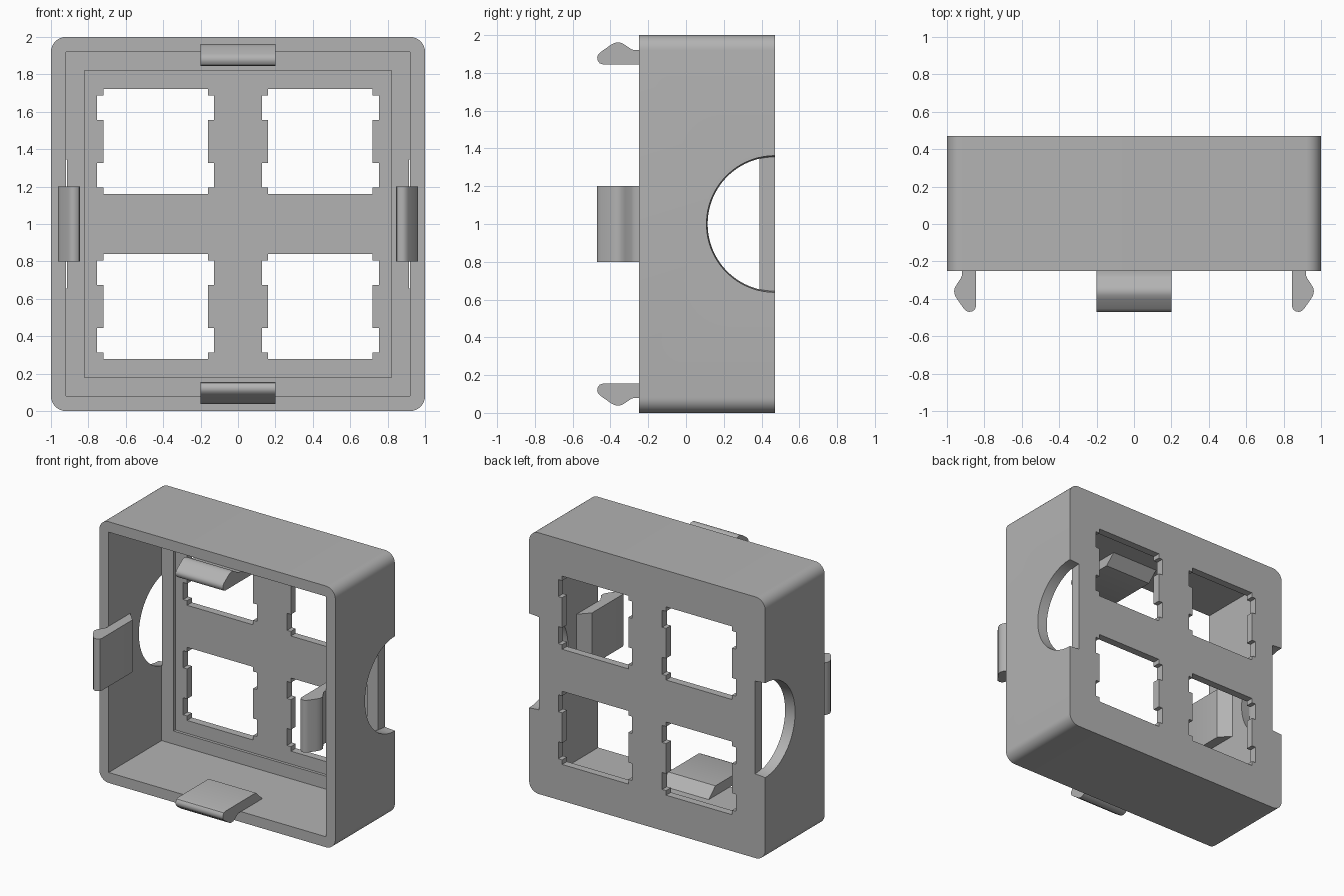
import bpy
import bmesh
import math
from mathutils import Matrix, Vector

cube = bpy.data.objects.get("Cube")
if cube:
    bpy.data.objects.remove(cube, do_unlink=True)

grey = bpy.data.materials.new("grey plastic")
grey.use_nodes = True
grey.diffuse_color = (0.45, 0.45, 0.45, 1)
grey.node_tree.nodes["Principled BSDF"].inputs["Base Color"].default_value = grey.diffuse_color

FRONT, BACK = -0.25, 0.47
CENTRE = Vector((0, 0, 1))


def finish(bm, name):
    bmesh.ops.recalc_face_normals(bm, faces=bm.faces)
    mesh = bpy.data.meshes.new(name)
    bm.to_mesh(mesh)
    bm.free()
    mesh.materials.append(grey)
    obj = bpy.data.objects.new(name, mesh)
    bpy.context.collection.objects.link(obj)
    return obj


def prism(name, points, sweep):
    """Extrude a closed 3D outline along a vector."""
    bm = bmesh.new()
    face = bm.faces.new([bm.verts.new(p) for p in points])
    new = bmesh.ops.extrude_face_region(bm, geom=[face])["geom"]
    bmesh.ops.translate(bm, vec=sweep, verts=[v for v in new if isinstance(v, bmesh.types.BMVert)])
    return finish(bm, name)


def square_block(name, half, y0, y1):
    corners = [(-half, y0, 1 - half), (half, y0, 1 - half), (half, y0, 1 + half), (-half, y0, 1 + half)]
    return prism(name, corners, (0, y1 - y0, 0))


def activate(obj):
    bpy.ops.object.select_all(action="DESELECT")
    obj.select_set(True)
    bpy.context.view_layer.objects.active = obj


def cut(target, cutter):
    cutter.hide_render = True
    mod = target.modifiers.new("cut", "BOOLEAN")
    mod.operation = "DIFFERENCE"
    mod.solver = "EXACT"
    mod.object = cutter
    activate(target)
    bpy.ops.object.modifier_apply(modifier=mod.name)
    bpy.data.objects.remove(cutter, do_unlink=True)


# Housing with rounded outer corners
radius = 0.08
outline = []
for quarter, (sx, sz) in enumerate([(1, 1), (-1, 1), (-1, -1), (1, -1)]):
    for step in range(9):
        a = math.radians(90 * quarter + 90 * step / 8)
        outline.append((sx * (1 - radius) + radius * math.cos(a), FRONT,
                        1 + sz * (1 - radius) + radius * math.sin(a)))
housing = prism("housing", outline, (0, BACK - FRONT, 0))

# Hollow interior and shallow pocket in the back plate
cut(housing, square_block("interior_cutter", 0.92, FRONT - 0.1, 0.39))
cut(housing, square_block("pocket_cutter", 0.82, 0.3, 0.412))

# Four windows with pairs of notches on both sides
half_window = [(0.28, 0.28), (0.28, 0.245), (0.313, 0.245), (0.313, 0.115), (0.28, 0.115)]
right_side = half_window + [(u, -v) for u, v in reversed(half_window)]
window = right_side + [(-u, -v) for u, v in right_side]
for sx in (-1, 1):
    for sz in (-1, 1):
        points = [(sx * 0.44 + u, 0.3, 1 + sz * 0.441 + v) for u, v in window]
        cut(housing, prism("window_cutter", points, (0, 0.3, 0)))

# Half-round openings in the side walls
for side in (-1, 1):
    bm = bmesh.new()
    bmesh.ops.create_cone(bm, cap_ends=True, segments=96, radius1=0.355, radius2=0.363, depth=0.1)
    bmesh.ops.transform(bm, verts=bm.verts, matrix=Matrix.Translation((side * 0.965, BACK, 1))
                        @ Matrix.Rotation(side * math.pi / 2, 4, "Y"))
    cut(housing, finish(bm, "opening_cutter"))

# Snap clips: profile as (depth, distance from centre), repeated on four walls
clip_profile = [(0.01, 0.92), (-0.07, 0.845), (-0.44, 0.845), (-0.457, 0.851), (-0.468, 0.866),
                (-0.47, 0.883), (-0.465, 0.898), (-0.452, 0.91), (-0.4, 0.947), (-0.38, 0.958),
                (-0.36, 0.962), (-0.34, 0.958), (-0.322, 0.947), (-0.29, 0.926), (-0.275, 0.92),
                (-0.25, 0.92)]
for i, side in enumerate(("top", "left", "bottom", "right")):
    turn = Matrix.Rotation(i * math.pi / 2, 3, "Y")
    points = [CENTRE + turn @ Vector((-0.2, y, r)) for y, r in clip_profile]
    prism(side + "_clip", points, turn @ Vector((0.4, 0, 0)))

# Smooth the rounded areas only
for obj in bpy.context.collection.objects:
    if obj.type == "MESH" and grey.name in obj.data.materials:
        activate(obj)
        bpy.ops.object.shade_smooth_by_angle(angle=math.radians(30))
